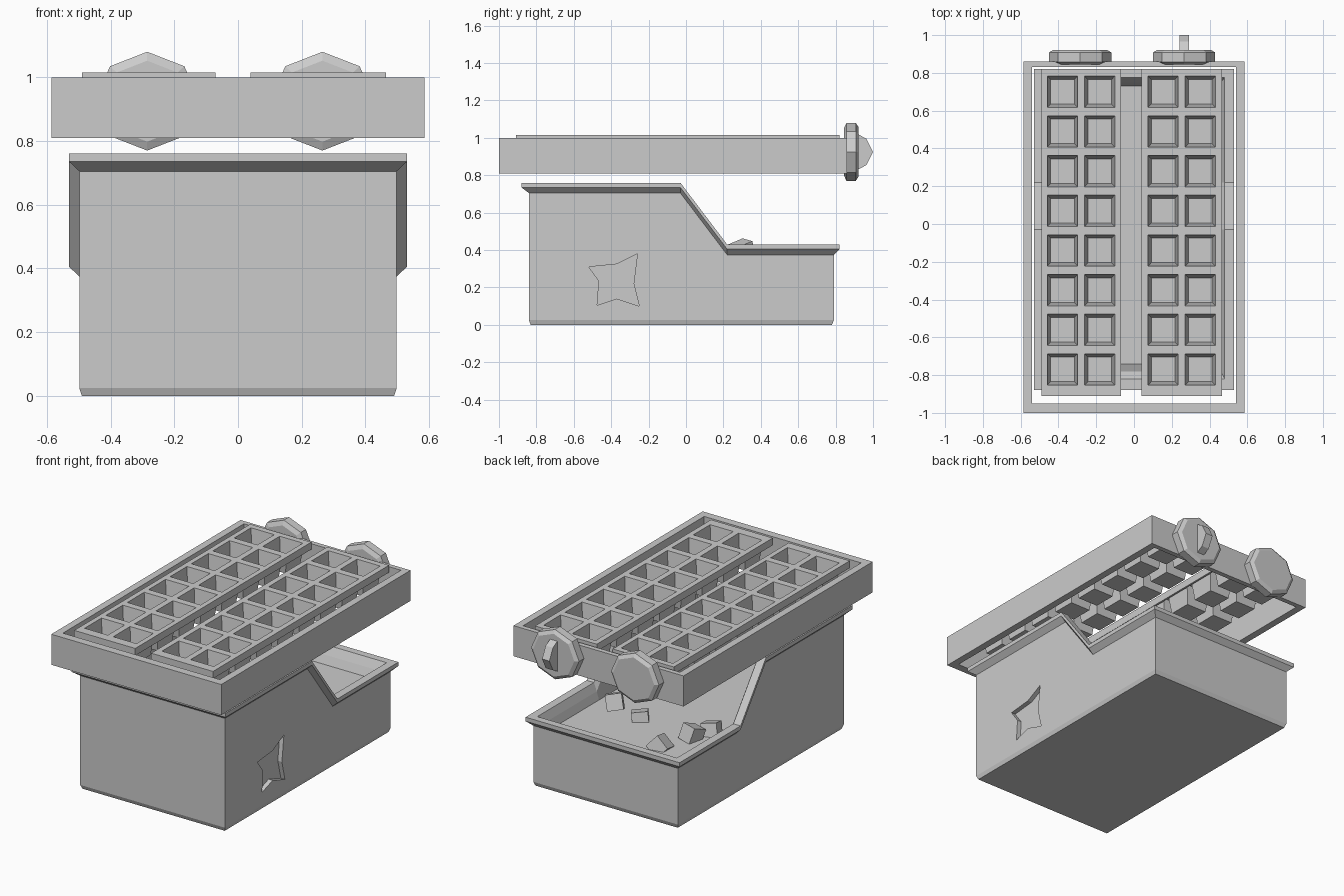
import bpy, bmesh, math, random
from mathutils import Matrix, Euler

if "Cube" in bpy.data.objects:
    bpy.data.objects.remove(bpy.data.objects["Cube"])

random.seed(4)


def finish(name, bm, smooth=False):
    bmesh.ops.recalc_face_normals(bm, faces=bm.faces)
    me = bpy.data.meshes.new(name)
    bm.to_mesh(me)
    bm.free()
    ob = bpy.data.objects.new(name, me)
    bpy.context.collection.objects.link(ob)
    return ob


def loft(bm, rings, cap_start=True, cap_end=True, closed=False):
    vr = [[bm.verts.new(p) for p in r] for r in rings]
    pairs = list(zip(vr, vr[1:])) + ([(vr[-1], vr[0])] if closed else [])
    for a, b in pairs:
        n = len(a)
        for i in range(n):
            bm.faces.new((a[i], a[(i + 1) % n], b[(i + 1) % n], b[i]))
    if cap_start and not closed:
        bm.faces.new(vr[0][::-1])
    if cap_end and not closed:
        bm.faces.new(vr[-1])


def rect(hx, y0, y1, z):
    return [(-hx, y0, z), (hx, y0, z), (hx, y1, z), (-hx, y1, z)]


# open frame holding the trays
bm = bmesh.new()
loft(bm, [rect(.585, -1, .86, .81), rect(.585, -1, .86, 1.0),
          rect(.54, -.95, .83, 1.0), rect(.54, -.95, .83, .81)], closed=True)
finish("tray_frame", bm)


# ice trays: sheet with tapered cups, thickened by solidify
def tray(name, x0, x1):
    bm = bmesh.new()
    z, zb, zs = 1.015, .89, .97
    cx = (x0 + x1) / 2
    xs = [x0]
    for c in (cx - .0985, cx + .0985):
        xs += [c - .08, c + .08]
    xs.append(x1)
    ys = [-.91]
    for i in range(8):
        c = -.77 + .21 * i
        ys += [c - .083, c + .083]
    ys.append(.82)
    v = [[bm.verts.new((x, y, z)) for y in ys] for x in xs]
    for i in range(len(xs) - 1):
        for j in range(len(ys) - 1):
            q = [v[i][j], v[i + 1][j], v[i + 1][j + 1], v[i][j + 1]]
            if i % 2 and j % 2:
                mx, my = (xs[i] + xs[i + 1]) / 2, (ys[j] + ys[j + 1]) / 2
                b = [bm.verts.new((mx + (p.co.x - mx) * .78, my + (p.co.y - my) * .78, zb)) for p in q]
                for k in range(4):
                    bm.faces.new((q[k], q[(k + 1) % 4], b[(k + 1) % 4], b[k]))
                bm.faces.new(b)
            else:
                bm.faces.new(q)
    # skirt around the rim
    edge = [e for e in bm.edges if e.is_boundary]
    ext = bmesh.ops.extrude_edge_only(bm, edges=edge)
    for g in ext["geom"]:
        if isinstance(g, bmesh.types.BMVert):
            g.co.z = zs
    ob = finish(name, bm)
    up = [p for p in ob.data.polygons if p.normal.z > .9]
    if not up:
        ob.data.flip_normals()
    m = ob.modifiers.new("thickness", 'SOLIDIFY')
    m.thickness = .012
    m.offset = -1


tray("left_ice_tray", -.49, -.07)
tray("right_ice_tray", .04, .465)


# twist knobs on the back of the frame
def knob(name, x):
    bm = bmesh.new()

    def ring(s, y):
        return [(x + s * .165 * math.cos(k * math.pi / 4), y,
                 .925 + s * .155 * math.sin(k * math.pi / 4)) for k in range(8)]
    loft(bm, [ring(.82, .845), ring(1, .858), ring(1, .908), ring(.86, .922)])
    return finish(name, bm)


knob("left_knob", -.285)
knob("right_knob", .265)
bm = bmesh.new()
grip = [(.91, 1.025), (.965, .995), (1.0, .925), (.965, .855), (.91, .825)]
loft(bm, [[(x, y, z) for y, z in grip] for x in (.24, .29)])
finish("knob_grip", bm)


# collecting bin with a lowered rear edge and flared rim
def bin_ring(hx, yf, yb, drop=0, flat=None):
    side = [(yf, .76), (-.03, .76), (.22, .43), (yb, .43)]
    pts = [(hx, y, z) for y, z in side] + [(-hx, y, z) for y, z in side[::-1]]
    return [(x, y, z - drop if flat is None else flat) for x, y, z in pts]


bm = bmesh.new()
loft(bm, [bin_ring(.49, -.83, .78, flat=0), bin_ring(.498, -.84, .79, flat=.025),
          bin_ring(.498, -.84, .79, .055), bin_ring(.53, -.88, .82, .025),
          bin_ring(.53, -.88, .82), bin_ring(.48, -.82, .775),
          bin_ring(.46, -.78, .75, .05), bin_ring(.445, -.74, .73, flat=.33)])
ice_bin = finish("ice_bin", bm)

# star-shaped recess in the right side of the bin
star = [(-.52, .31), (-.37, .325), (-.26, .38), (-.28, .22),
        (-.25, .10), (-.37, .14), (-.475, .105), (-.465, .235)]
bm = bmesh.new()
loft(bm, [[(x, y, z) for y, z in star] for x in (.47, .6)])
cutter = finish("star_cutter", bm)
cutter.hide_render = True
cutter.hide_viewport = True
m = ice_bin.modifiers.new("star_recess", 'BOOLEAN')
m.operation = 'DIFFERENCE'
m.solver = 'EXACT'
m.object = cutter

# loose ice cubes
for i, (x, y, z) in enumerate([(.28, .30, .395), (.11, .29, .33), (-.28, .34, .36),
                               (-.20, .54, .34), (-.33, .22, .35)]):
    bm = bmesh.new()
    rot = Euler([random.uniform(0, 1.5) for _ in range(3)]).to_matrix().to_4x4()
    bmesh.ops.create_cube(bm, size=.095, matrix=Matrix.Translation((x, y, z)) @ rot)
    finish(f"ice_cube_{i + 1}", bm)
